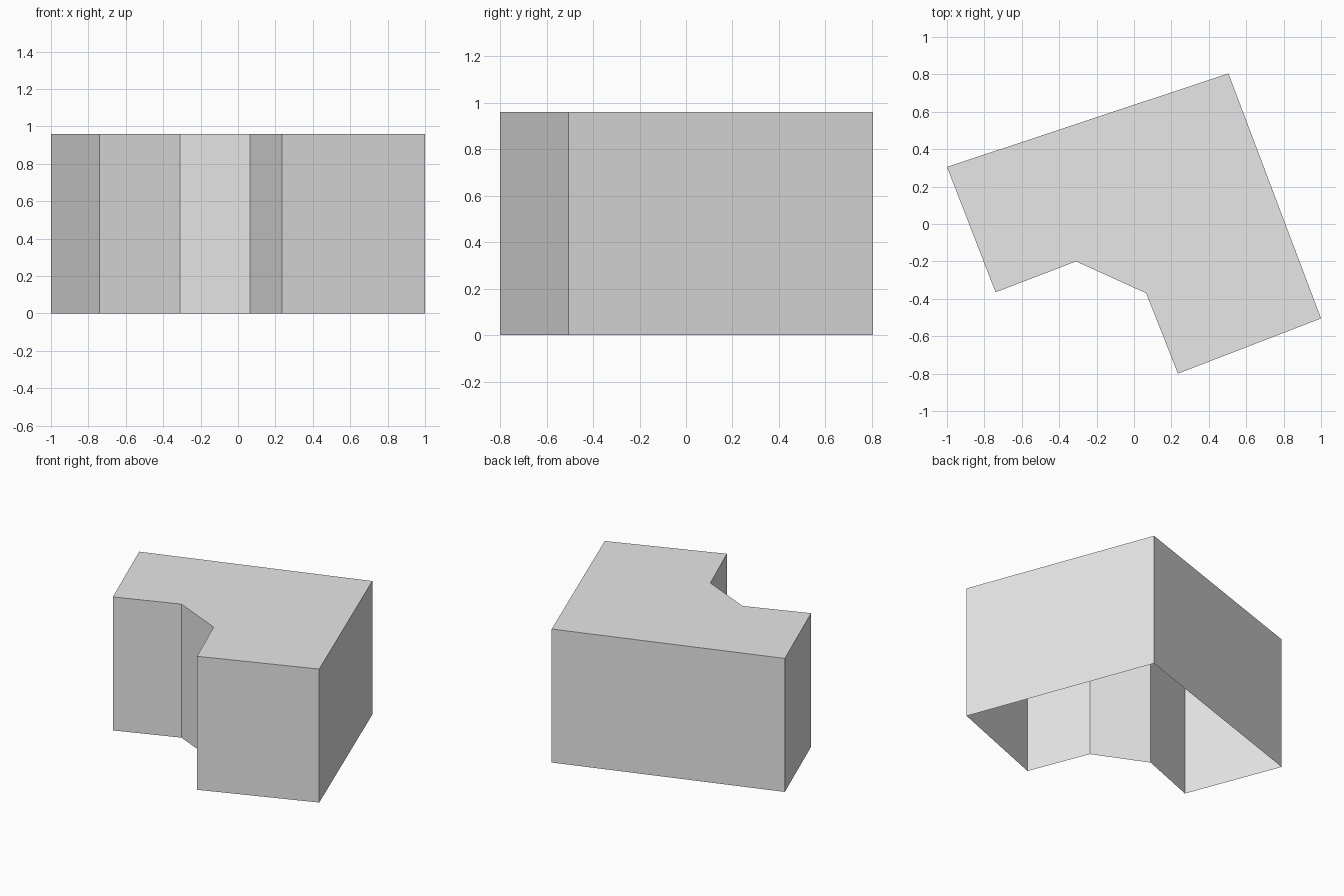
import bpy
import bmesh

cube = bpy.data.objects.get("Cube")
if cube:
    bpy.data.objects.remove(cube, do_unlink=True)

HEIGHT = 0.96

# Building footprint, counter-clockwise from the left wing's back corner
FOOTPRINT = [
    (-1.0, 0.305), (-0.74, -0.365), (-0.31, -0.20), (0.065, -0.37),
    (0.235, -0.80), (1.0, -0.505), (0.505, 0.805),
]

# Plain grey for the whole shell
grey = bpy.data.materials.new("plain_grey")
grey.use_nodes = True
colour = (0.8, 0.8, 0.8, 1.0)
grey.diffuse_color = colour
grey.node_tree.nodes["Principled BSDF"].inputs["Base Color"].default_value = colour

# Walls and flat roof, left open underneath
bm = bmesh.new()
base = [bm.verts.new((x, y, 0)) for x, y in FOOTPRINT]
top = [bm.verts.new((x, y, HEIGHT)) for x, y in FOOTPRINT]
count = len(FOOTPRINT)
for i in range(count):
    j = (i + 1) % count
    bm.faces.new((base[i], base[j], top[j], top[i]))
bm.faces.new(top)
bm.normal_update()

mesh = bpy.data.meshes.new("building_shell")
bm.to_mesh(mesh)
bm.free()
mesh.materials.append(grey)
shell = bpy.data.objects.new("building_shell", mesh)
bpy.context.collection.objects.link(shell)
